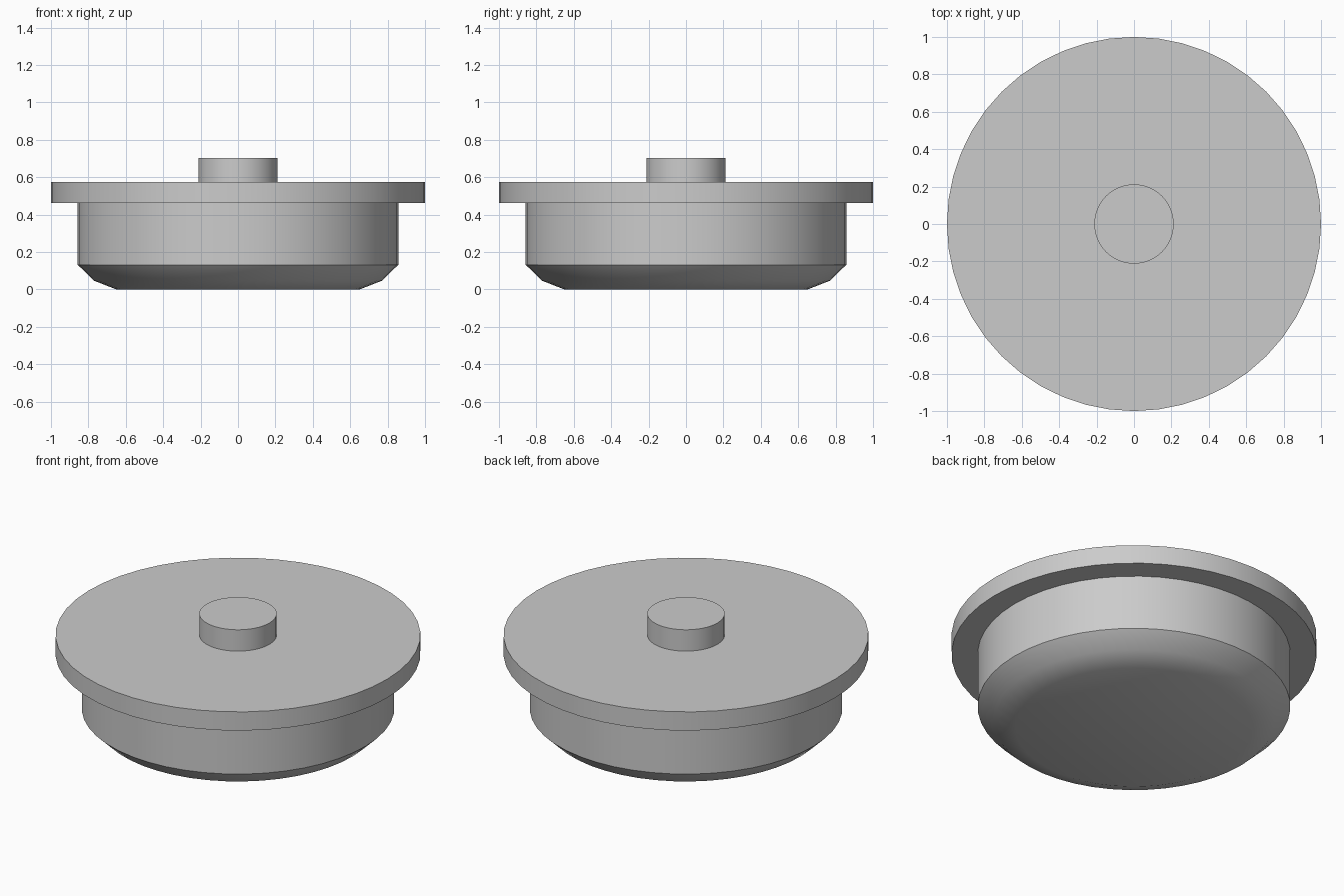
import bpy
import math

SIDES = 48

cube = bpy.data.objects.get("Cube")
if cube:
    bpy.data.objects.remove(cube, do_unlink=True)

# One plain grey for every part
grey = bpy.data.materials.new("plain grey")
grey.use_nodes = True
colour = (0.6, 0.6, 0.6, 1.0)
grey.diffuse_color = colour
grey.node_tree.nodes["Principled BSDF"].inputs["Base Color"].default_value = colour


def turned_part(name, profile):
    """Revolve a (radius, height) profile, listed bottom to top, and cap both ends."""
    verts, faces = [], []
    for radius, z in profile:
        for i in range(SIDES):
            a = math.tau * i / SIDES
            verts.append((radius * math.cos(a), radius * math.sin(a), z))
    for ring in range(len(profile) - 1):
        low, high = ring * SIDES, (ring + 1) * SIDES
        for i in range(SIDES):
            j = (i + 1) % SIDES
            faces.append((low + i, low + j, high + j, high + i))
    faces.append(tuple(reversed(range(SIDES))))
    faces.append(tuple(range(len(verts) - SIDES, len(verts))))

    mesh = bpy.data.meshes.new(name)
    mesh.from_pydata(verts, [], faces)
    mesh.materials.append(grey)
    obj = bpy.data.objects.new(name, mesh)
    bpy.context.collection.objects.link(obj)

    bpy.ops.object.select_all(action="DESELECT")
    obj.select_set(True)
    bpy.context.view_layer.objects.active = obj
    bpy.ops.object.shade_smooth_by_angle(angle=math.radians(30))
    return obj


# Bowl with a softly chamfered base
turned_part("bowl", [(0.65, 0.0), (0.77, 0.047), (0.857, 0.132), (0.857, 0.462)])

# Wide overhanging lid
turned_part("lid", [(1.0, 0.462), (1.0, 0.575)])

# Round knob on the lid
turned_part("knob", [(0.212, 0.575), (0.212, 0.704)])
